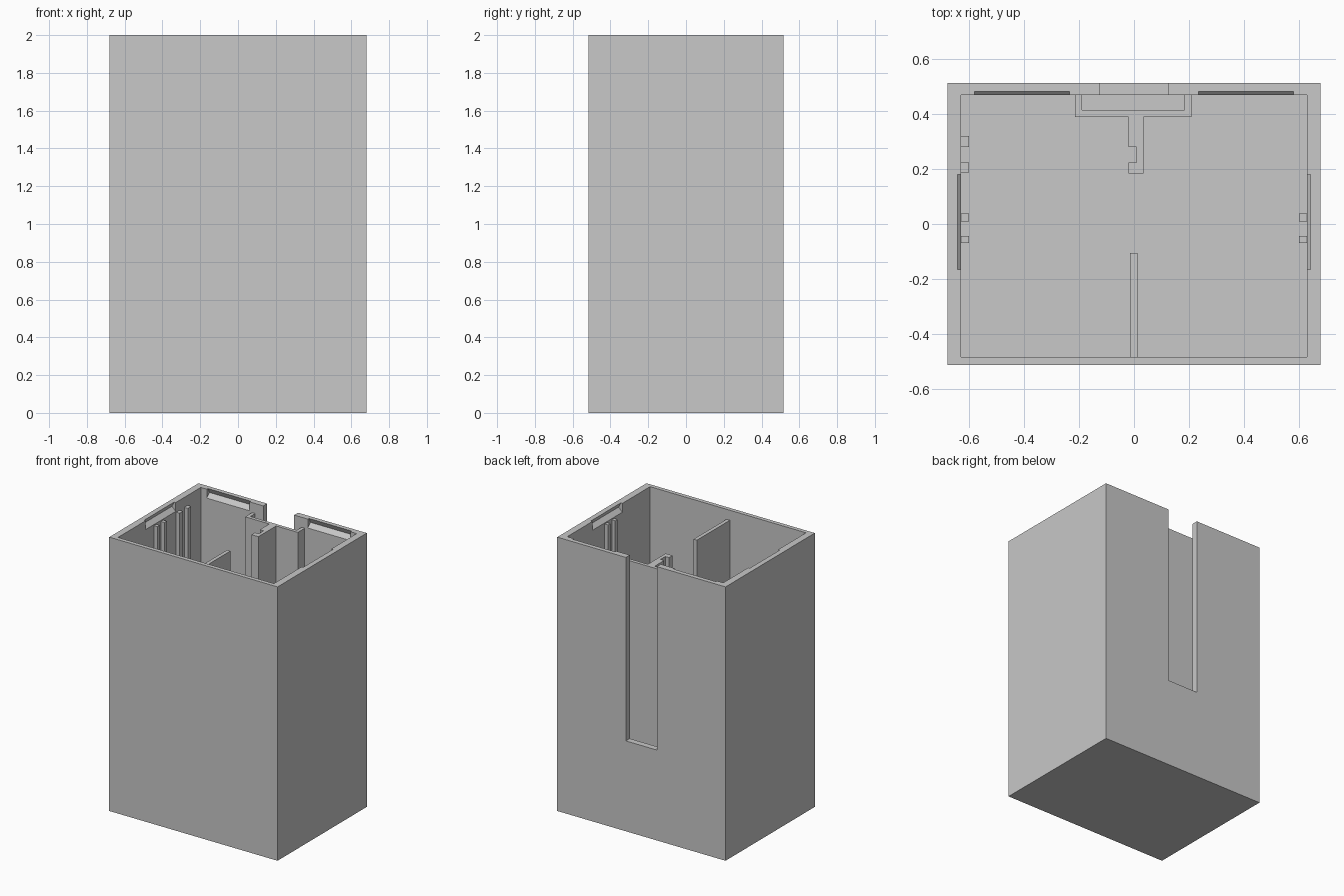
import bpy
import bmesh
from math import radians
from mathutils import Matrix, Vector

cube = bpy.data.objects.get("Cube")
if cube:
    bpy.data.objects.remove(cube, do_unlink=True)

# One plain grey for everything
grey = bpy.data.materials.new("light grey plastic")
grey.use_nodes = True
COLOUR = (0.58, 0.58, 0.58, 1)
grey.diffuse_color = COLOUR
grey.node_tree.nodes["Principled BSDF"].inputs["Base Color"].default_value = COLOUR


def finish(name, bm):
    bmesh.ops.recalc_face_normals(bm, faces=bm.faces)
    mesh = bpy.data.meshes.new(name)
    bm.to_mesh(mesh)
    bm.free()
    mesh.materials.append(grey)
    obj = bpy.data.objects.new(name, mesh)
    bpy.context.collection.objects.link(obj)
    return obj


def box(name, x, y, z):
    """Box from (low, high) pairs on each axis."""
    bm = bmesh.new()
    size = Vector((x[1] - x[0], y[1] - y[0], z[1] - z[0]))
    centre = Vector((sum(x), sum(y), sum(z))) / 2
    bmesh.ops.create_cube(bm, size=1, matrix=Matrix.Translation(centre) @ Matrix.Diagonal(size).to_4x4())
    return finish(name, bm)


def catch_cutter(name, location, angle):
    """Sloped undercut groove, its profile pointing outward along local y."""
    bm = bmesh.new()
    half = 0.173
    profile = [(-0.01, 1.93), (0, 1.935), (0.03, 1.965), (0.008, 2.01), (-0.01, 2.01)]
    face = bm.faces.new([bm.verts.new((-half, v, z)) for v, z in profile])
    out = bmesh.ops.extrude_face_region(bm, geom=[face])
    moved = [v for v in out["geom"] if isinstance(v, bmesh.types.BMVert)]
    bmesh.ops.translate(bm, verts=moved, vec=(2 * half, 0, 0))
    place = Matrix.Translation((*location, 0)) @ Matrix.Rotation(radians(angle), 4, 'Z')
    bmesh.ops.transform(bm, matrix=place, verts=bm.verts)
    return finish(name, bm)


def cut(target, cutter):
    mod = target.modifiers.new(cutter.name, 'BOOLEAN')
    mod.operation = 'DIFFERENCE'
    mod.solver = 'EXACT'
    mod.object = cutter
    cutter.hide_render = True
    cutter.hide_viewport = True
    cutter.display_type = 'WIRE'


FLOOR = 0.05
INNER = (FLOOR - 0.01, 1.927)   # height range of the inner fittings

# Outer case, hollowed, with a tall slot in the back wall
case = box("case", (-0.68, 0.68), (-0.515, 0.515), (0, 2))
cut(case, box("cavity_cutter", (-0.63, 0.63), (-0.485, 0.47), (FLOOR, 2.1)))
cut(case, box("slot_cutter", (-0.125, 0.125), (0.44, 0.6), (0.66, 2.1)))

# Lid catch grooves near the rim
for name, location, angle in [
    ("back_right", (-0.408, 0.47), 0),
    ("back_left", (0.408, 0.47), 0),
    ("left", (0.63, 0.008), -90),
    ("right", (-0.63, 0.008), 90),
]:
    cut(case, catch_cutter(name + "_catch_cutter", location, angle))

# Channel behind the slot
box("channel_plate", (-0.215, 0.21), (0.39, 0.415), INNER)
box("channel_right_side", (-0.215, -0.19), (0.41, 0.48), INNER)
box("channel_left_side", (0.185, 0.21), (0.41, 0.48), INNER)

# Stem on the channel, grooved on its right face
box("stem_web", (0.01, 0.035), (0.185, 0.4), INNER)
box("stem_front_lip", (-0.02, 0.015), (0.185, 0.225), INNER)
box("stem_back_lip", (-0.02, 0.015), (0.28, 0.4), INNER)

# Divider standing on the front wall
box("front_divider", (-0.015, 0.012), (-0.5, -0.105), INNER)

# Board guide ribs on the side walls
for i, y in enumerate([(-0.07, -0.043), (0.01, 0.038)]):
    box(f"left_guide_rib_{i}", (0.602, 0.64), y, INNER)
    box(f"right_guide_rib_{i}", (-0.64, -0.602), y, INNER)
for i, y in enumerate([(0.187, 0.225), (0.28, 0.32)]):
    box(f"right_rear_rib_{i}", (-0.64, -0.602), y, INNER)
